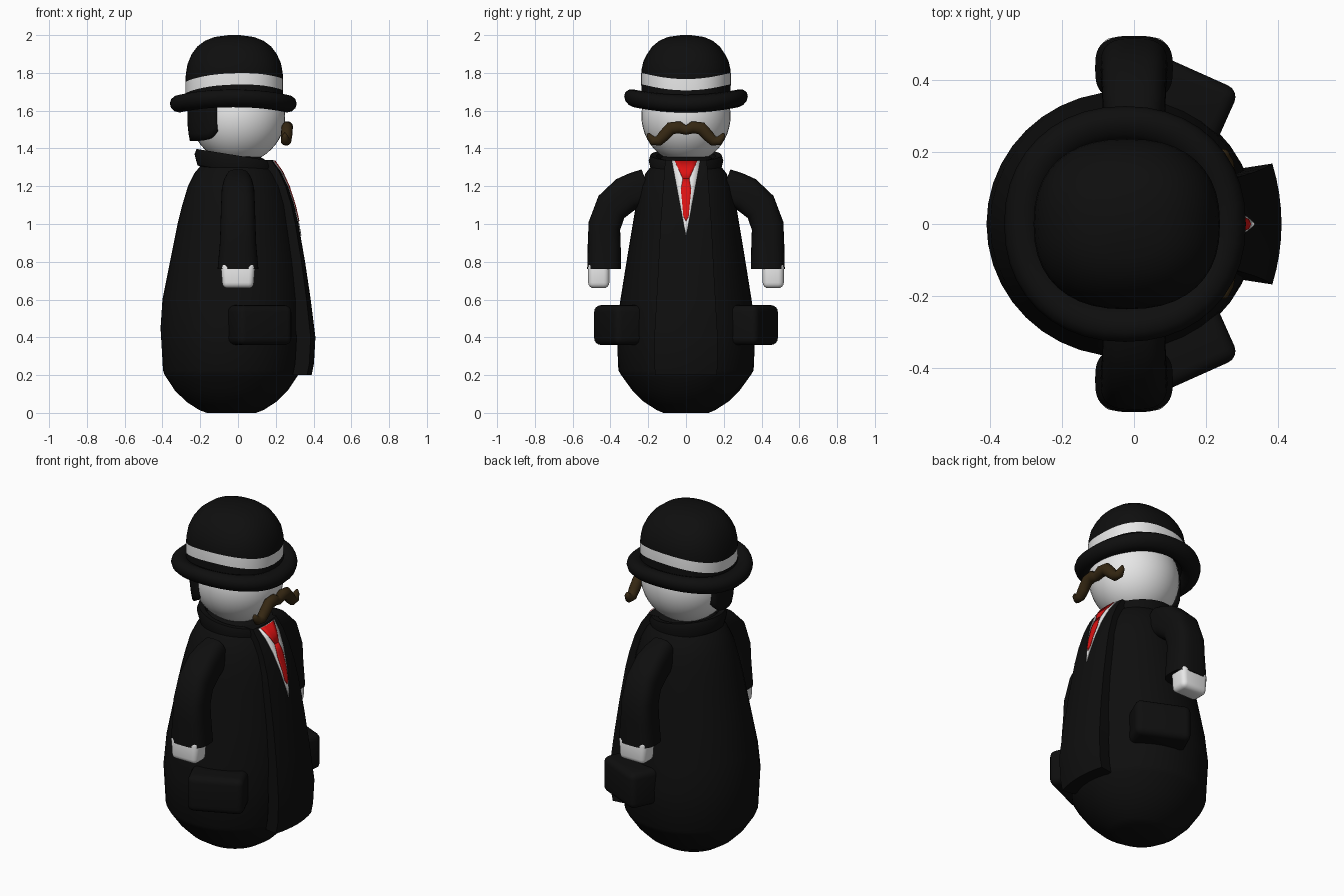
import bpy, bmesh, math
from mathutils import Vector

if "Cube" in bpy.data.objects:
    bpy.data.objects.remove(bpy.data.objects["Cube"])

def material(name, r, g, b):
    m = bpy.data.materials.new(name)
    m.diffuse_color = (r, g, b, 1)
    m.use_nodes = True
    m.node_tree.nodes["Principled BSDF"].inputs["Base Color"].default_value = m.diffuse_color
    return m

BLACK = material("black cloth", .0045, .0045, .0045)
WHITE = material("white", .8, .8, .8)
RED = material("red", .72, .006, .006)
BROWN = material("dark brown", .035, .02, .006)

def finish(bm, name, mats, angle=50):
    bmesh.ops.recalc_face_normals(bm, faces=bm.faces)
    me = bpy.data.meshes.new(name)
    bm.to_mesh(me)
    bm.free()
    for m in mats:
        me.materials.append(m)
    ob = bpy.data.objects.new(name, me)
    bpy.context.collection.objects.link(ob)
    bpy.ops.object.select_all(action='DESELECT')
    ob.select_set(True)
    bpy.context.view_layer.objects.active = ob
    bpy.ops.object.shade_smooth_by_angle(angle=math.radians(angle))
    return ob

def ring(c, a, b, u=(1, 0, 0), v=(0, 1, 0), n=2, count=40):
    """Superellipse loop around c with half axes a*u and b*v."""
    c, u, v = Vector(c), Vector(u), Vector(v)
    pts = []
    for i in range(count):
        t = 2 * math.pi * i / count
        p, q = math.cos(t), math.sin(t)
        pts.append(c + u * a * math.copysign(abs(p) ** (2 / n), p)
                   + v * b * math.copysign(abs(q) ** (2 / n), q))
    return pts

def loft(name, rings, mats, closed=False, band=None, angle=50):
    """Skin the rings; closed joins last to first, band = row given material 1."""
    bm = bmesh.new()
    loops = [[bm.verts.new(p) for p in r] for r in rings]
    pairs = list(zip(loops, loops[1:])) + ([(loops[-1], loops[0])] if closed else [])
    for row, (lo, hi) in enumerate(pairs):
        for i in range(len(lo)):
            j = (i + 1) % len(lo)
            f = bm.faces.new((lo[i], lo[j], hi[j], hi[i]))
            f.material_index = int(row == band)
    if not closed:
        bm.faces.new(loops[0])
        bm.faces.new(loops[-1])
    return finish(bm, name, mats, angle)

def lerp(table, z):
    for (z0, a), (z1, b) in zip(table, table[1:]):
        if z <= z1:
            return a + (b - a) * (z - z0) / (z1 - z0)
    return table[-1][1]

# long coat body: z, centre x, half depth, half width
BODY = [(0, -.035, .13, .12), (.015, -.035, .17, .155), (.06, -.035, .24, .225),
        (.12, -.035, .30, .285), (.2, -.035, .353, .343), (.225, -.035, .362, .358),
        (.45, -.035, .375, .368), (.6, -.03, .37, .347), (.8, -.02, .34, .315),
        (1, -.015, .305, .282), (1.1, -.01, .285, .265), (1.2, -.01, .255, .243),
        (1.27, -.01, .22, .213), (1.33, -.01, .17, .165), (1.36, -.01, .12, .12)]
loft("coat_body", [ring((cx, 0, z), a, b) for z, cx, a, b in BODY], [BLACK])

# coat front panel standing proud of the body
FRONT = [(.2, .39), (.26, .402), (.4, .41), (.6, .385), (.8, .355), (1, .32),
         (1.1, .297), (1.2, .265), (1.28, .228), (1.34, .185)]
WIDTH = [(.2, .165), (.4, .168), (.7, .15), (1, .135), (1.34, .11)]

def front_x(z, y):
    return lerp(FRONT, z) - .9 * y * y

panel = []
for z, _ in FRONT:
    w = lerp(WIDTH, z)
    front = [(front_x(z, y), y, z) for y in (w * (k / 4 - 1) for k in range(9))]
    panel.append(front + [(lerp(FRONT, z) - .1, w * .93, z), (lerp(FRONT, z) - .1, -w * .93, z)])
loft("coat_front", panel, [BLACK])

# shirt and tie: thin plates that follow the coat front
def plate(name, outline, mat, offset):
    bm = bmesh.new()
    prev = None
    z0, z1 = outline[0][0], outline[-1][0]
    zs = sorted({z for z, _ in outline} | {z for z, _ in FRONT if z0 < z < z1})
    for z in zs:
        w = lerp(outline, z)
        row = [bm.verts.new((front_x(z, w * k) + offset, w * k, z)) for k in (-1, -.5, 0, .5, 1)]
        if prev:
            for i in range(4):
                bm.faces.new((prev[i], prev[i + 1], row[i + 1], row[i]))
        prev = row
    ob = finish(bm, name, [mat])
    mod = ob.modifiers.new("thickness", 'SOLIDIFY')
    mod.thickness, mod.offset = .004, 0

plate("shirt", [(.94, .001), (1.335, .075)], WHITE, .003)
plate("tie_blade", [(1.015, .001), (1.04, .014), (1.18, .027), (1.24, .017)], RED, .007)
plate("tie_knot", [(1.24, .017), (1.335, .06)], RED, .007)

# collar, higher at the back
collar = [ring((-.01, 0, z), r, r * .92) for z, r in
          ((1.30, .17), (1.31, .20), (1.365, .215), (1.395, .205), (1.39, .17))]
for r in collar:
    for p in r:
        p.z -= .16 * (p.x + .2)
        p.x -= .005
loft("collar", collar, [BLACK], closed=True, angle=40)

# arms, hands and pockets on both sides
ARM = [(.20, 1.195, .10, .07, .35, .94), (.255, 1.185, .095, .08, .45, .89),
       (.315, 1.16, .095, .087, .58, .81), (.395, 1.09, .09, .09, .76, .65),
       (.432, .99, .086, .093, .97, .24), (.433, .9, .087, .096, 1, 0),
       (.433, .762, .09, .108, 1, 0)]

def rounded_box(name, size, loc, turn, mat, radius):
    bm = bmesh.new()
    bmesh.ops.create_cube(bm, size=1)
    for v in bm.verts:
        v.co = Vector((v.co.x * size[0], v.co.y * size[1], v.co.z * size[2]))
    bmesh.ops.bevel(bm, geom=bm.edges[:], offset=radius, segments=4, profile=.5, affect='EDGES')
    ob = finish(bm, name, [mat])
    ob.location, ob.rotation_euler.z = loc, turn
    return ob

for s, side in ((1, "left"), (-1, "right")):
    loft(side + "_arm", [ring((0, s * y, z), hx, t, v=(0, s * ny, nz), n=3)
                         for y, z, t, hx, ny, nz in ARM], [BLACK])
    hand = rounded_box(side + "_hand", (.18, .112, .14), (0, s * .462, .73), 0, WHITE, .03)
    for v in hand.data.vertices:
        if v.co.z < 0:
            v.co.x *= .93
    rounded_box(side + "_pocket", (.31, .18, .21), (.115, s * .352, .465),
                -s * .42, BLACK, .035)

# head
bm = bmesh.new()
bmesh.ops.create_uvsphere(bm, u_segments=40, v_segments=24, radius=1)
for v in bm.verts:
    v.co = Vector((v.co.x * .25, v.co.y * .236, v.co.z * .25 + 1.572))
finish(bm, "head", [WHITE])

# hair patch on one side of the back of the head, rounded lower corners
bm = bmesh.new()
rows = []
for j in range(7):
    row = []
    for i in range(15):
        k = abs(i / 7 - 1)
        low = 1.44 + .05 * k ** 5
        z = low + (1.67 - low) * j / 6
        r = .268 - .9 * max(0, 1.56 - z) ** 2
        t = math.radians(157 + 87 * i / 14)
        row.append(bm.verts.new((r * math.cos(t), r * .92 * math.sin(t), z)))
    rows.append(row)
for a, b in zip(rows, rows[1:]):
    for i in range(14):
        bm.faces.new((a[i], b[i], b[i + 1], a[i + 1]))
for f in bm.faces:
    f.normal_update()
hair = finish(bm, "hair", [BLACK])
mod = hair.modifiers.new("thickness", 'SOLIDIFY')
mod.thickness = .05
mod.offset = -1 if hair.data.polygons[0].normal.x < 0 else 1

# hat crown with light band (row 1); lower rows rise at the sides
CROWN = [(1.63, .258, 1), (1.70, .259, 1), (1.76, .259, 1), (1.80, .256, .6), (1.85, .247, .3),
         (1.90, .225, 0), (1.94, .195, 0), (1.97, .155, 0), (1.99, .105, 0), (2.0, .03, 0)]
crown = []
for z, r, wave in CROWN:
    pts = ring((-.02, 0, z), r, r * .915, n=2.35)
    for p in pts:
        p.z += wave * (.038 * (p.y / .235) ** 2 + .03 * p.x)
    crown.append(pts)
loft("hat_crown", crown, [BLACK, WHITE], band=1)

# hat brim: rolled oval ring lifted at the sides
brim = []
for k in range(12):
    t = 2 * math.pi * k / 12
    r = .284 + .052 * math.cos(t)
    pts = ring((-.025, 0, 1.637 + .047 * math.sin(t)), r, r * .975, n=2.15)
    for p in pts:
        p.z += .04 * (p.y / .33) ** 2
    brim.append(pts)
loft("hat_brim", brim, [BLACK], closed=True, angle=80)

# moustache: tapered tube swept across the face
HALF = [(0, 1.497, .026), (.035, 1.512, .033), (.08, 1.507, .035), (.115, 1.47, .032),
        (.145, 1.44, .028), (.175, 1.44, .025), (.195, 1.465, .016), (.2, 1.482, .005)]
path = [(-y, z, r) for y, z, r in HALF[:0:-1]] + HALF
tube = []
for i, (y, z, r) in enumerate(path):
    a, b = path[max(i - 1, 0)], path[min(i + 1, len(path) - 1)]
    d = Vector((0, b[0] - a[0], b[1] - a[1])).normalized()
    tube.append(ring((.262 - .35 * y * y, y, z), min(r, .03), r, v=(0, -d.z, d.y), count=14))
loft("moustache", tube, [BROWN], angle=70)
